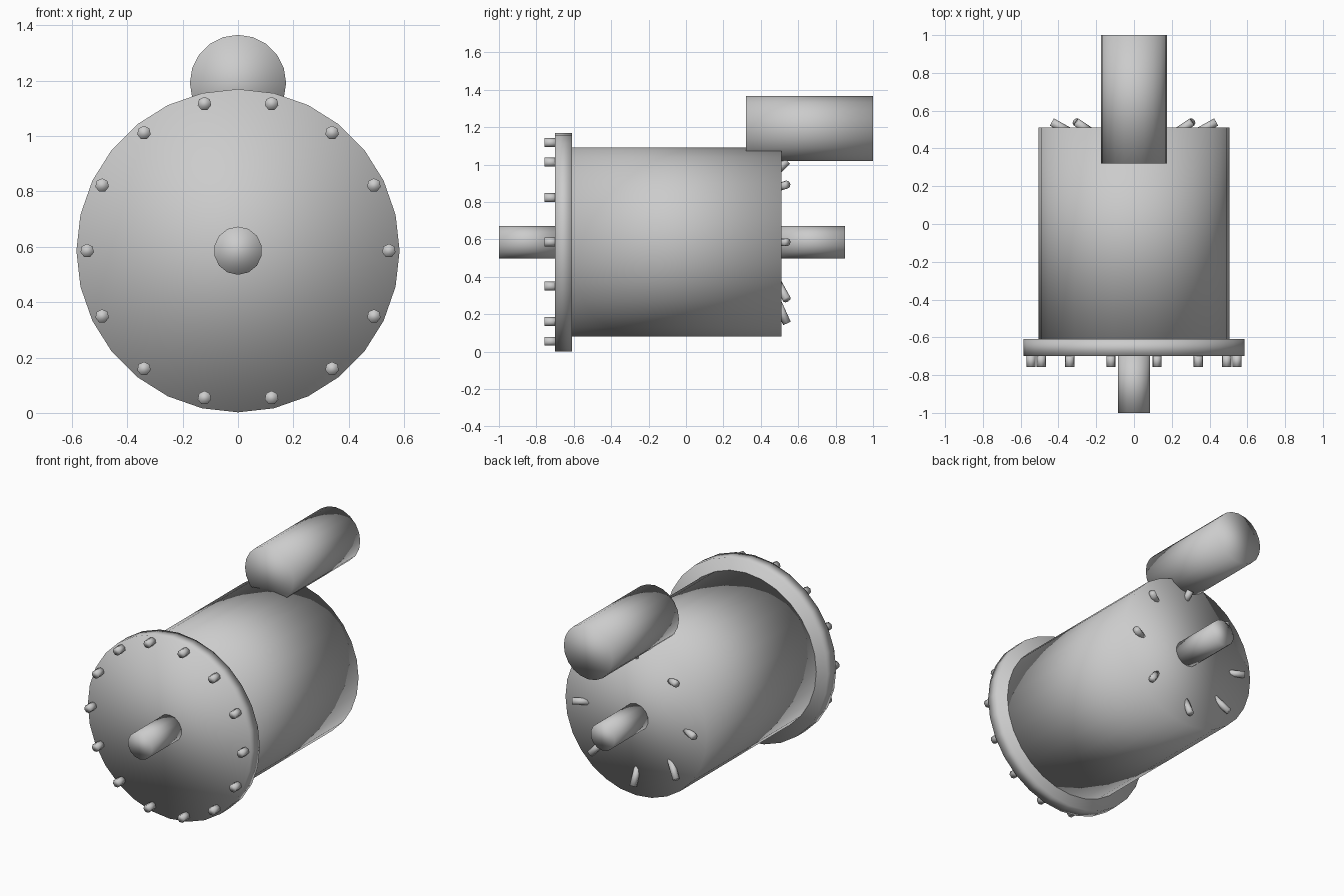
import bpy, bmesh, math
from mathutils import Vector, Matrix

if "Cube" in bpy.data.objects:
    bpy.data.objects.remove(bpy.data.objects["Cube"])

AXIS_Z = 0.586


def rod(name, start, end, radius, sides):
    """Capped, smooth-shaded cylinder between two points."""
    start, end = Vector(start), Vector(end)
    d = end - start
    bm = bmesh.new()
    turn = d.to_track_quat('Z', 'Y').to_matrix().to_4x4()
    bmesh.ops.create_cone(bm, cap_ends=True, segments=sides, radius1=radius,
                          radius2=radius, depth=d.length,
                          matrix=Matrix.Translation((start + end) / 2) @ turn)
    for f in bm.faces:
        f.smooth = True
    mesh = bpy.data.meshes.new(name)
    bm.to_mesh(mesh)
    bm.free()
    ob = bpy.data.objects.new(name, mesh)
    bpy.context.collection.objects.link(ob)
    return ob


def along_y(name, y0, y1, radius, sides, x=0, z=AXIS_Z):
    return rod(name, (x, y0, z), (x, y1, z), radius, sides)


# Main drum, front flange, shaft stubs and upper pipe
along_y("drum_body", -0.615, 0.51, 0.505, 28)
along_y("front_flange", -0.70, -0.61, 0.584, 28)
along_y("front_shaft", -1.0, -0.69, 0.087, 14)
along_y("rear_shaft", 0.50, 0.85, 0.087, 14)
along_y("upper_pipe", 0.32, 1.0, 0.174, 20, z=1.192)

# Ring of bolts on the flange
for i in range(14):
    a = 2 * math.pi * i / 14
    along_y(f"flange_bolt_{i + 1}", -0.757, -0.69, 0.025, 7,
            0.545 * math.cos(a), AXIS_Z + 0.545 * math.sin(a))

# Splayed pegs on the rear face: angle, sideways slope, vertical slope
pegs = [(90, 0, 1.0), (45, 1.5, 0.3), (0, 1.8, 0.0), (-45, 1.5, -1.8), (-90, 0, -2.2)]
for angle, sx, sz in pegs:
    a = math.radians(angle)
    for side in ((1,) if abs(angle) == 90 else (1, -1)):
        tip = Vector((side * 0.435 * math.cos(a), 0.54, AXIS_Z + 0.435 * math.sin(a)))
        back = Vector((side * sx, 1, sz)) * 0.05
        rod(f"rear_peg_{angle}_{'right' if side > 0 else 'left'}", tip - back, tip, 0.022, 8)
